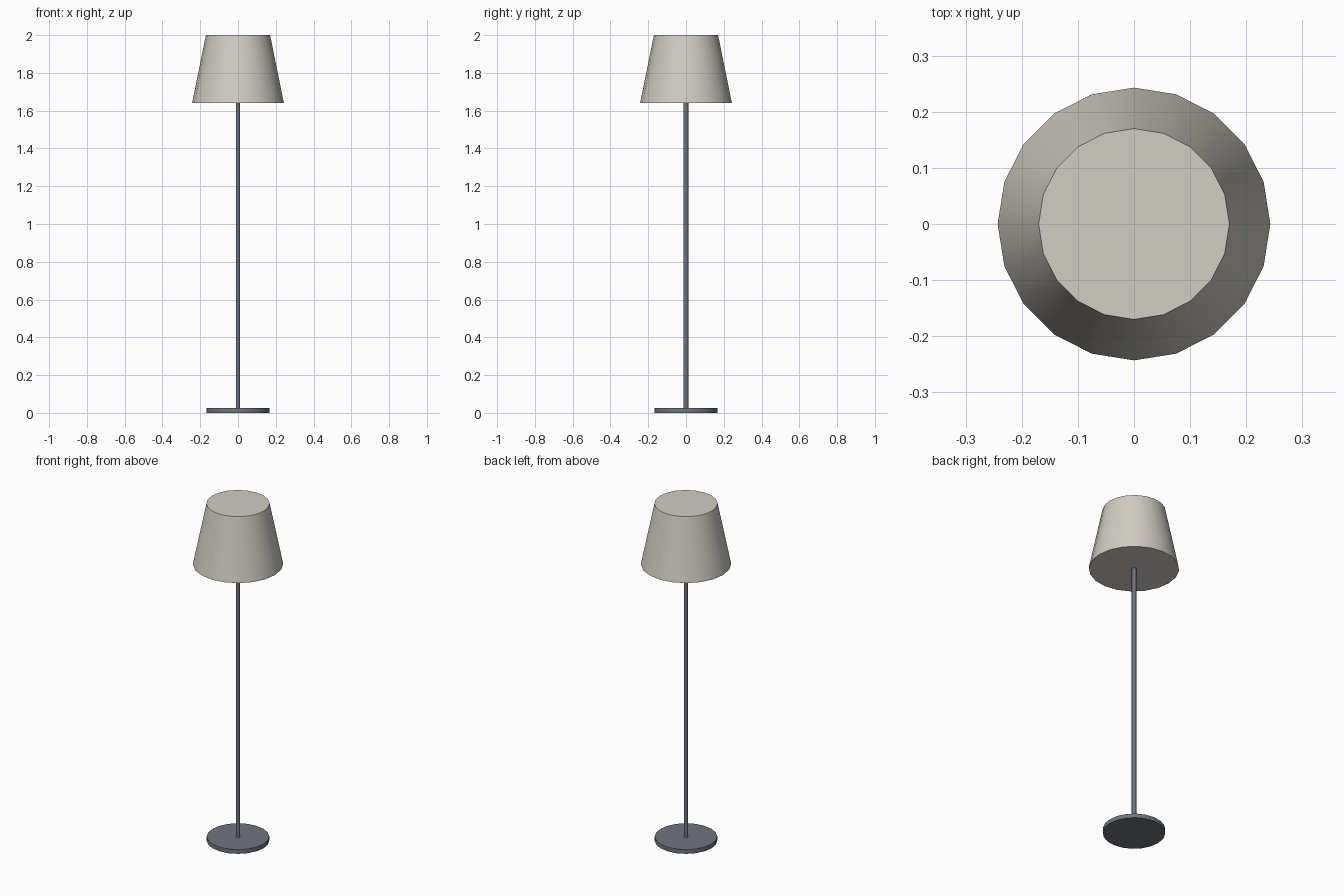
import bpy
import math

cube = bpy.data.objects.get("Cube")
if cube:
    bpy.data.objects.remove(cube, do_unlink=True)


def material(name, rgb):
    mat = bpy.data.materials.new(name)
    mat.use_nodes = True
    mat.diffuse_color = (*rgb, 1)
    mat.node_tree.nodes["Principled BSDF"].inputs["Base Color"].default_value = (*rgb, 1)
    return mat


def turned_part(name, sides, r_low, r_high, z_low, z_high, mat):
    """Capped, upright cylinder or cone with smooth sides and crisp rims."""
    bpy.ops.mesh.primitive_cone_add(
        vertices=sides, radius1=r_low, radius2=r_high, depth=z_high - z_low,
        location=(0, 0, (z_low + z_high) / 2))
    obj = bpy.context.object
    obj.name = name
    obj.data.materials.append(mat)
    bpy.ops.object.shade_smooth_by_angle(angle=math.radians(40))
    return obj


metal = material("dark grey metal", (0.16, 0.175, 0.21))
fabric = material("warm off-white fabric", (0.64, 0.61, 0.55))

# Round foot, thin pole and tapered shade
turned_part("base", 20, 0.168, 0.168, 0, 0.025, metal)
turned_part("pole", 10, 0.0125, 0.0125, 0.02, 1.66, metal)
turned_part("shade", 20, 0.243, 0.17, 1.64, 2.0, fabric)
